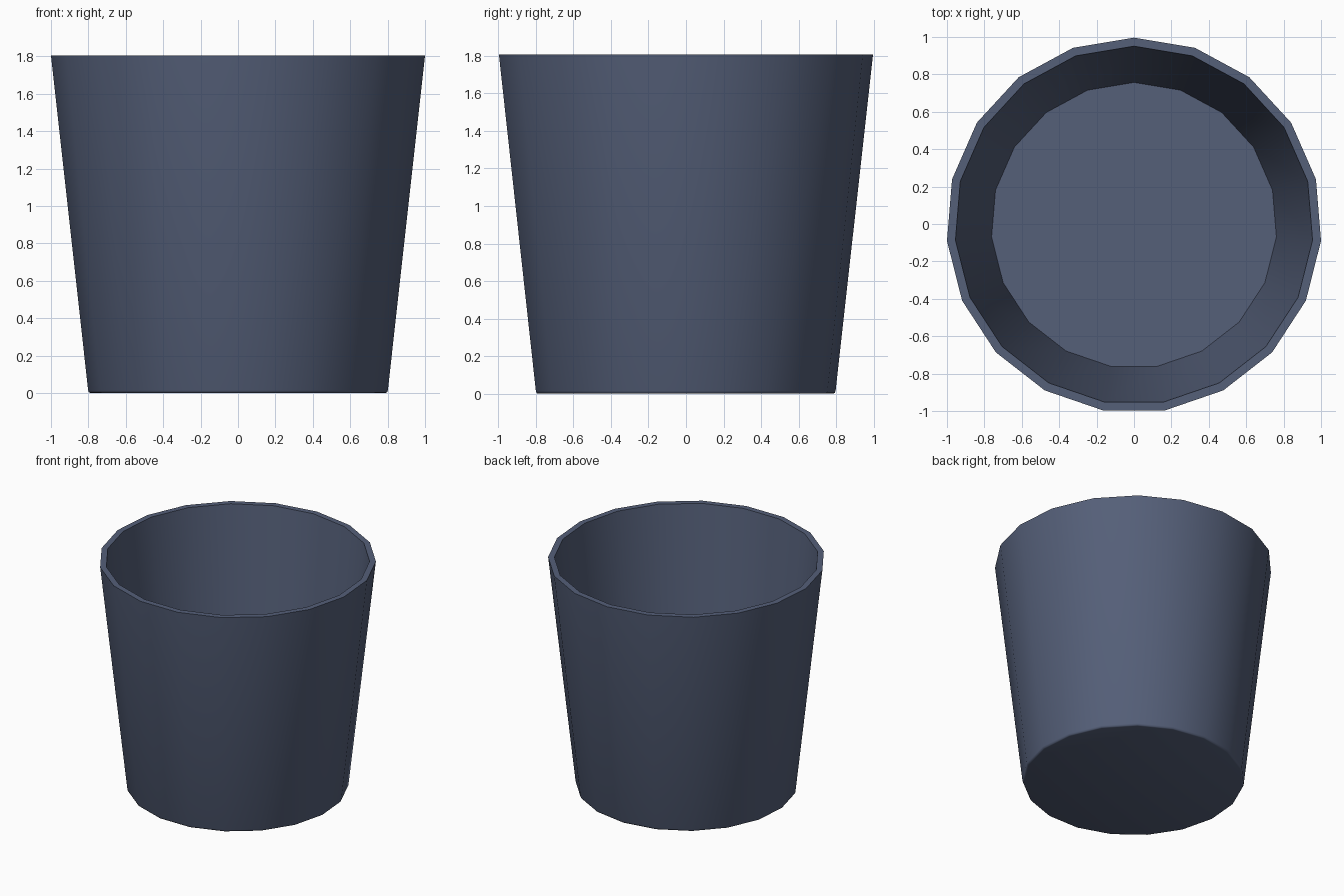
import bpy, bmesh, math

if "Cube" in bpy.data.objects:
    bpy.data.objects.remove(bpy.data.objects["Cube"])

SIDES = 19
Y_SHIFT = -0.007

# Profile (radius, z): underside, tapered outer wall, flat rim, inner wall, floor
PROFILE = [(0.79, 0.0), (0.799, 0.003), (0.804, 0.015), (1.0034, 1.806),
           (0.958, 1.806), (0.764, 0.05)]

bm = bmesh.new()


def ring(radius, z):
    """Ring of vertices with one corner pointing to the back."""
    step = 2 * math.pi / SIDES
    return [bm.verts.new((radius * math.sin(-i * step),
                          radius * math.cos(i * step) + Y_SHIFT, z))
            for i in range(SIDES)]


rings = [ring(r, z) for r, z in PROFILE]

# Walls and rim
for low, high in zip(rings, rings[1:]):
    for i in range(SIDES):
        j = (i + 1) % SIDES
        bm.faces.new((low[i], low[j], high[j], high[i]))

# Underside and inner floor
bm.faces.new(rings[0][::-1])
bm.faces.new(rings[-1])
bmesh.ops.recalc_face_normals(bm, faces=bm.faces[:])

mesh = bpy.data.meshes.new("bucket")
bm.to_mesh(mesh)
bm.free()
bucket = bpy.data.objects.new("bucket", mesh)
bpy.context.collection.objects.link(bucket)

# Dark blue-grey finish
mat = bpy.data.materials.new("slate_blue")
mat.diffuse_color = (0.09, 0.115, 0.19, 1)
mat.use_nodes = True
mat.node_tree.nodes["Principled BSDF"].inputs["Base Color"].default_value = mat.diffuse_color
mesh.materials.append(mat)

# Smooth walls, sharp rim and floor edge
bpy.context.view_layer.objects.active = bucket
bucket.select_set(True)
bpy.ops.object.shade_smooth_by_angle(angle=math.radians(50))
